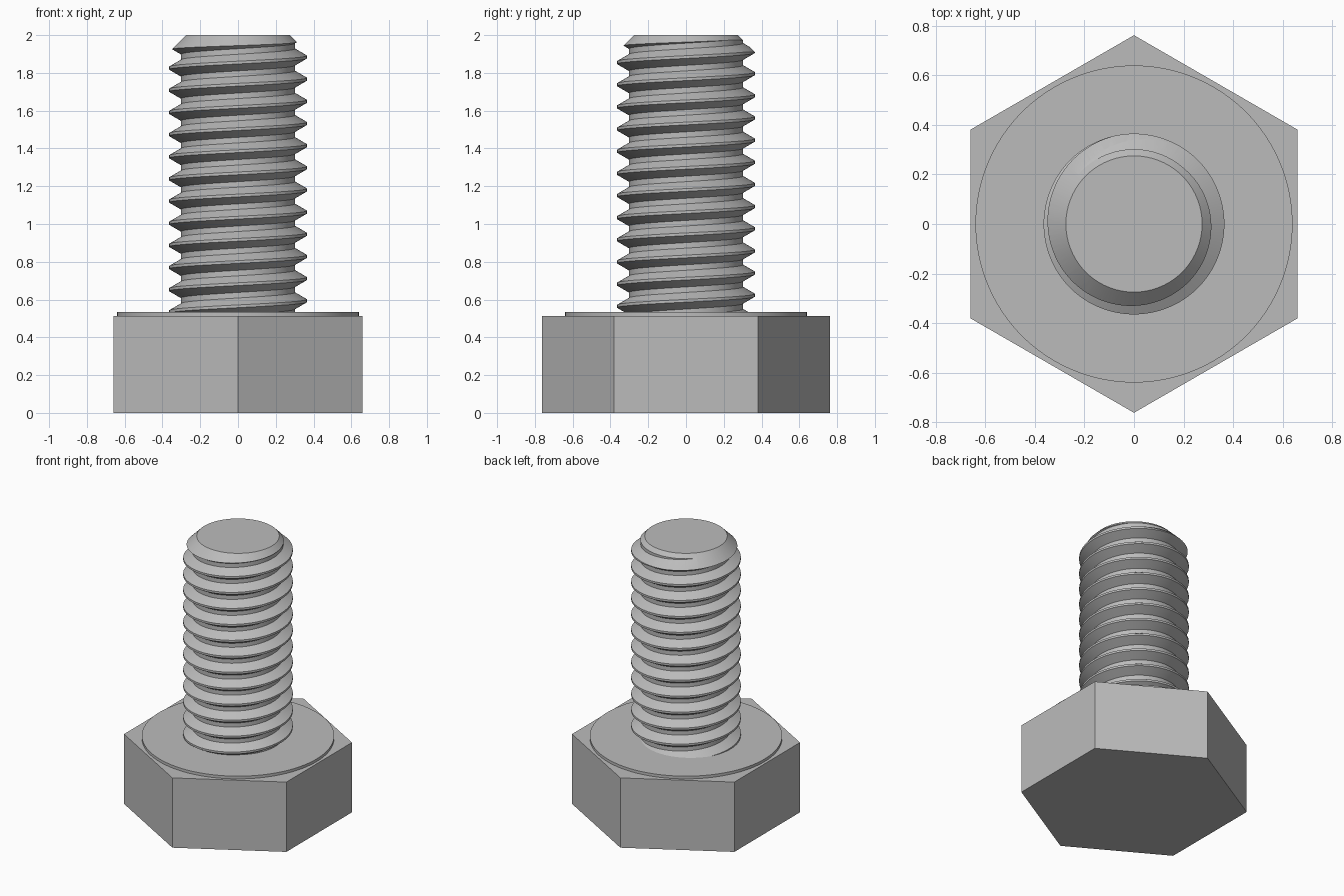
import bpy, bmesh
from math import cos, sin, tau, radians

cube = bpy.data.objects.get("Cube")
if cube:
    bpy.data.objects.remove(cube, do_unlink=True)

HEAD_TOP, WASHER_TOP, TOP = 0.513, 0.533, 2.0
PITCH, R_CREST, R_ROOT, R_TIP = 0.1173, 0.365, 0.302, 0.275
CREST_Z = 1.884          # height of a crest on the +x side
STEPS, TURNS = 96, 18

steel = bpy.data.materials.new("grey steel")
steel.use_nodes = True
steel.diffuse_color = (0.5, 0.5, 0.5, 1)
steel.node_tree.nodes["Principled BSDF"].inputs["Base Color"].default_value = (0.5, 0.5, 0.5, 1)


def finish(obj, name):
    obj.name = obj.data.name = name
    obj.data.materials.clear()
    obj.data.materials.append(steel)
    bpy.ops.object.select_all(action='DESELECT')
    obj.select_set(True)
    bpy.context.view_layer.objects.active = obj
    bpy.ops.object.shade_smooth_by_angle(angle=radians(30))


def cylinder(name, sides, radius, z0, z1, top_radius=None):
    bpy.ops.mesh.primitive_cone_add(
        vertices=sides, radius1=radius, radius2=radius if top_radius is None else top_radius,
        depth=z1 - z0, location=(0, 0, (z0 + z1) / 2))
    obj = bpy.context.object
    finish(obj, name)
    return obj


# Hexagonal head with a round bearing face
cylinder("hex_head", 6, 0.762, 0, HEAD_TOP)
cylinder("washer_face", 128, 0.64, HEAD_TOP - 0.02, WASHER_TOP)

# Threaded shank: a helical sheet of crest, flank, root, flank
profile = [(R_CREST, -1 / 16), (R_CREST, 1 / 16), (R_ROOT, 3 / 8), (R_ROOT, 5 / 8)]
bm = bmesh.new()
columns = []
for i in range(TURNS * STEPS + 1):
    a = tau * i / STEPS
    z = CREST_Z + PITCH * (i / STEPS - 14)
    columns.append([bm.verts.new((r * cos(a), r * sin(a), z + PITCH * t)) for r, t in profile])
for i in range((TURNS - 1) * STEPS):
    left = columns[i] + [columns[i + STEPS][0]]
    right = columns[i + 1] + [columns[i + 1 + STEPS][0]]
    for j in range(4):
        bm.faces.new((left[j], right[j], right[j + 1], left[j + 1]))

# Trim both ends flat and close them
for height, up in ((HEAD_TOP - 0.05, -1), (TOP + 0.1, 1)):
    cut = bmesh.ops.bisect_plane(
        bm, geom=bm.verts[:] + bm.edges[:] + bm.faces[:], dist=1e-6,
        plane_co=(0, 0, height), plane_no=(0, 0, up), clear_outer=True)
    rim = [e for e in cut["geom_cut"] if isinstance(e, bmesh.types.BMEdge)]
    bmesh.ops.edgeloop_fill(bm, edges=rim)
bmesh.ops.delete(bm, geom=[v for v in bm.verts if not v.link_faces], context='VERTS')
bmesh.ops.recalc_face_normals(bm, faces=bm.faces)
mesh = bpy.data.meshes.new("threaded_shank")
bm.to_mesh(mesh)
bm.free()
shank = bpy.data.objects.new("threaded_shank", mesh)
bpy.context.collection.objects.link(shank)
finish(shank, "threaded_shank")

# Chamfer the tip by keeping only what lies inside a 45 degree cone
cone = cylinder("chamfer_cutter", STEPS, R_TIP + TOP, 0, TOP, R_TIP)
mod = shank.modifiers.new("chamfer", 'BOOLEAN')
mod.operation, mod.solver, mod.object = 'INTERSECT', 'EXACT', cone
bpy.context.view_layer.objects.active = shank
bpy.ops.object.modifier_apply(modifier=mod.name)
bpy.data.objects.remove(cone, do_unlink=True)
finish(shank, "threaded_shank")
